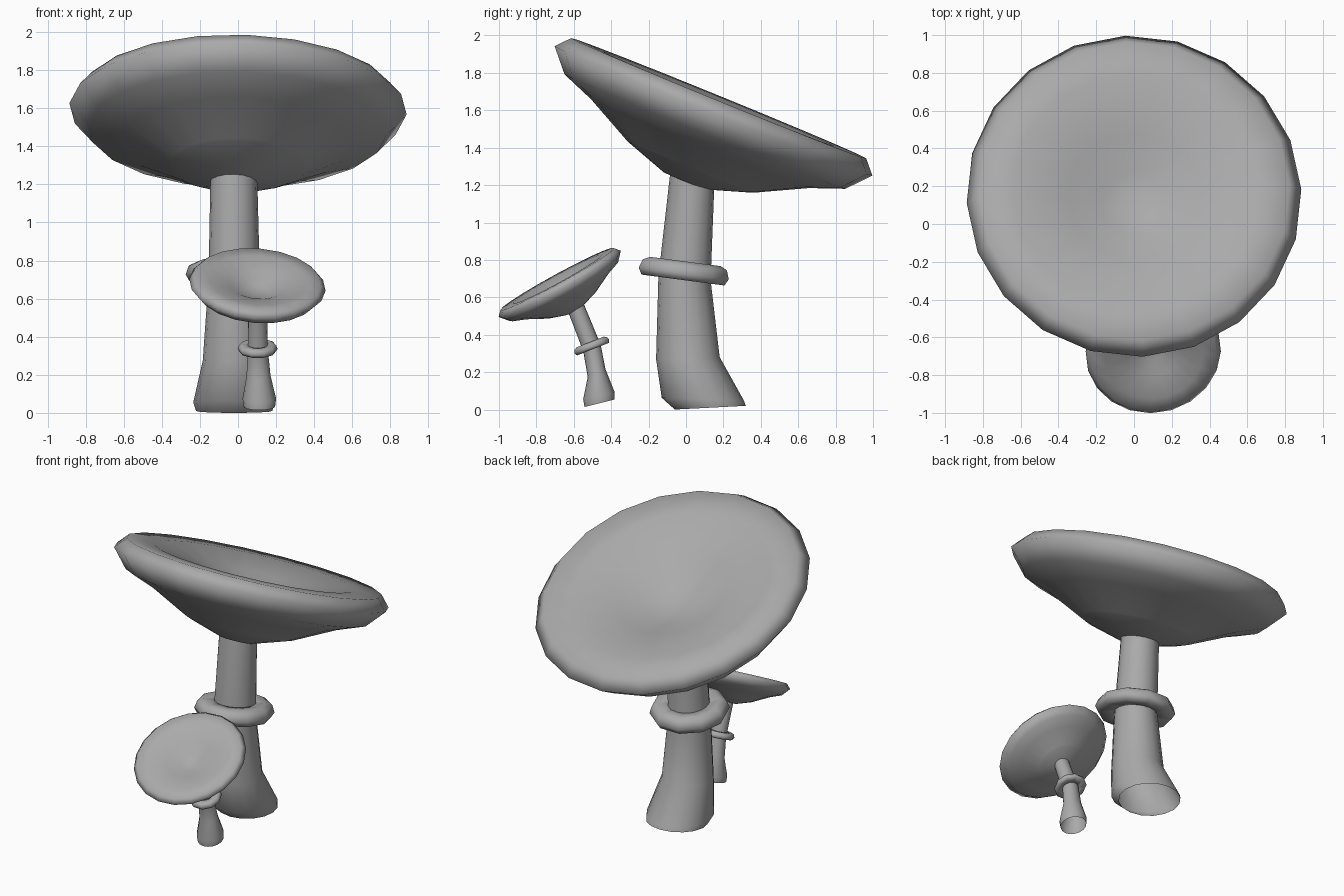
import bpy, bmesh
from math import sin, cos, pi, radians
from mathutils import Matrix, Vector

cube = bpy.data.objects.get("Cube")
if cube:
    bpy.data.objects.remove(cube, do_unlink=True)

grey = bpy.data.materials.new("plain_grey")
grey.use_nodes = True
grey.diffuse_color = (0.4, 0.4, 0.4, 1)
grey.node_tree.nodes["Principled BSDF"].inputs["Base Color"].default_value = (0.4, 0.4, 0.4, 1)


def frame(centre, pitch, roll=0, turn=0):
    return (Matrix.Translation(centre) @ Matrix.Rotation(radians(roll), 4, 'Y')
            @ Matrix.Rotation(radians(pitch), 4, 'X') @ Matrix.Rotation(radians(turn), 4, 'Z'))


def ring(matrix, rx, ry, sides, height=0):
    angles = [2 * pi * i / sides for i in range(sides)]
    return [matrix @ Vector((rx * cos(a), ry * sin(a), height)) for a in angles]


def loft(name, rings, loop=False):
    """Skin a list of equal rings; loop joins the last ring to the first."""
    bm = bmesh.new()
    rows = [[bm.verts.new(p) for p in r] for r in rings]
    pairs = list(zip(rows, rows[1:]))
    if loop:
        pairs.append((rows[-1], rows[0]))
    for low, high in pairs:
        for i in range(len(low)):
            j = (i + 1) % len(low)
            bm.faces.new((low[i], low[j], high[j], high[i]))
    bmesh.ops.remove_doubles(bm, verts=bm.verts, dist=0.0005)
    bmesh.ops.recalc_face_normals(bm, faces=bm.faces)
    for f in bm.faces:
        f.smooth = True
    mesh = bpy.data.meshes.new(name)
    bm.to_mesh(mesh)
    bm.free()
    mesh.materials.append(grey)
    bpy.context.collection.objects.link(bpy.data.objects.new(name, mesh))


def cap(name, matrix, scale):
    # slightly longer front to back than wide
    loft(name, [ring(matrix, r * scale * 0.98, r * scale * 1.015, 20, h * scale)
                for r, h in CAP])


def collar(name, matrix, scale):
    loft(name, [ring(matrix, r * scale, r * scale, 10, h * scale) for r, h in COLLAR], True)


def stem(name, sections):
    # each section: x, y, z, x radius, y radius, pitch
    loft(name, [ring(frame((x, y, z), p), rx, ry, 16) for x, y, z, rx, ry, p in sections])


# Radius and height profiles shared by both mushrooms:
# underside, broad rounded rim, then the dished top
CAP = [(0, -0.41), (0.12, -0.405), (0.35, -0.328), (0.37, -0.319), (0.62, -0.19),
       (0.80, -0.12), (0.905, 0), (0.84, 0.073), (0.66, 0.07), (0.36, -0.005),
       (0.17, -0.105), (0, -0.125)]
COLLAR = [(0.12, 0.045), (0.20, 0.05), (0.238, 0.032),
          (0.255, -0.015), (0.235, -0.05), (0.12, -0.04)]

# Large mushroom
cap("large_cap", frame((0, 0.147, 1.597), -22.2, 1, 2.5), 1)
collar("large_collar", frame((-0.02, -0.01, 0.742), -7.5), 1)
stem("large_stem", [
    (-0.02, 0.13, 0.01, 0.20, 0.19, 3),
    (-0.02, 0.09, 0.055, 0.215, 0.22, -2),
    (-0.02, 0.01, 0.275, 0.165, 0.17, 2),
    (-0.02, -0.008, 0.70, 0.135, 0.14, -4),
    (-0.022, 0.037, 1.28, 0.122, 0.12, -14),
])

# Small mushroom, leaning forward
cap("small_cap", frame((0.102, -0.675, 0.672), 28.6, 5), 0.405)
collar("small_collar", frame((0.103, -0.505, 0.342), 21.5), 0.41)
stem("small_stem", [
    (0.112, -0.462, 0.034, 0.083, 0.083, 14),
    (0.112, -0.466, 0.075, 0.088, 0.086, 13),
    (0.108, -0.478, 0.195, 0.063, 0.052, 24),
    (0.104, -0.503, 0.33, 0.053, 0.050, 22),
    (0.103, -0.587, 0.54, 0.050, 0.047, 24),
])
